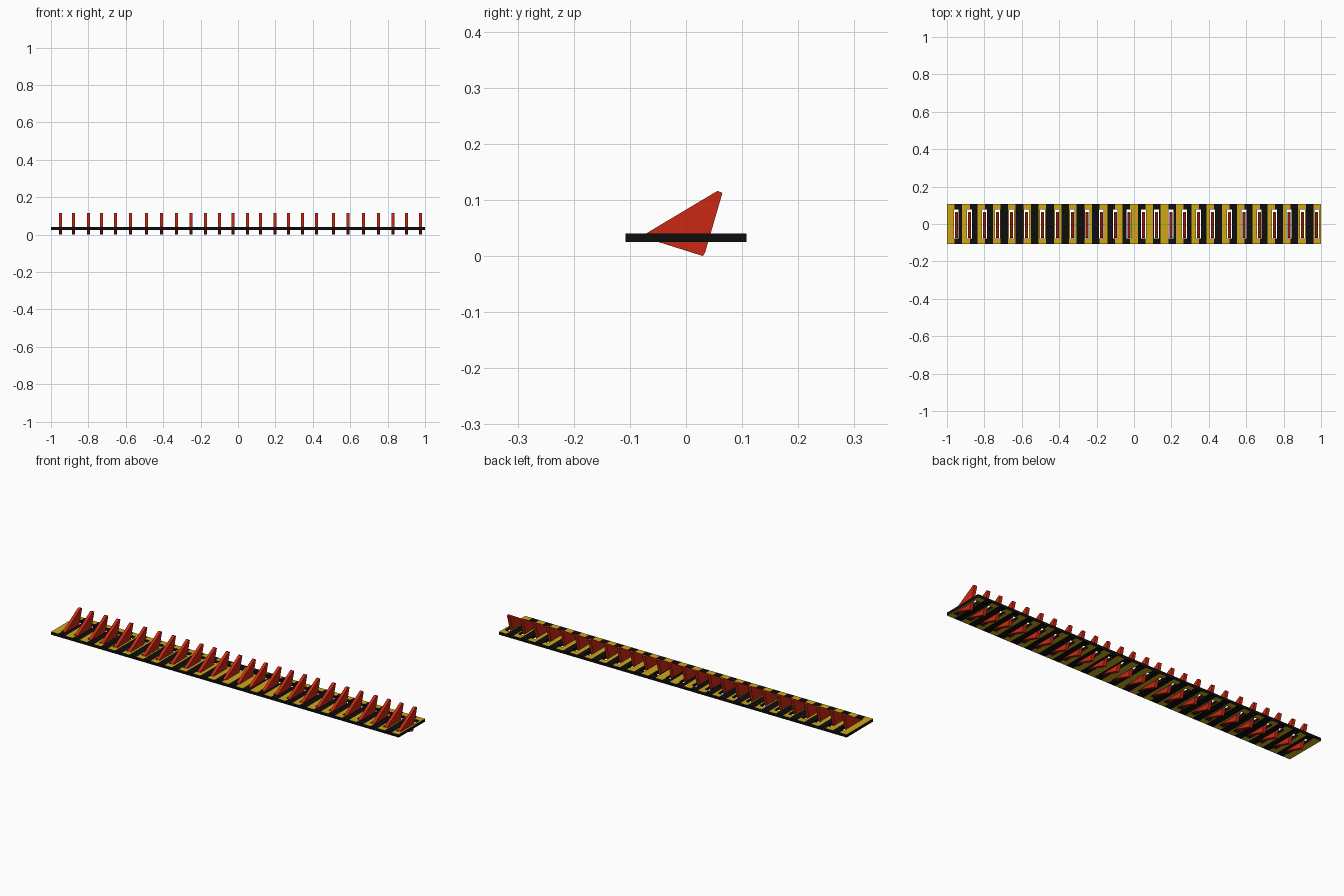
import bpy, bmesh

if "Cube" in bpy.data.objects:
    bpy.data.objects.remove(bpy.data.objects["Cube"])

def material(name, rgb):
    m = bpy.data.materials.new(name)
    m.diffuse_color = (*rgb, 1)
    m.use_nodes = True
    m.node_tree.nodes["Principled BSDF"].inputs["Base Color"].default_value = m.diffuse_color
    return m

black = material("black", (0.004, 0.004, 0.004))
yellow = material("hazard yellow", (0.62, 0.39, 0.01))
red = material("spike red", (0.60, 0.021, 0.006))

# Slightly uneven tooth positions along the strip
TEETH = [-0.95, -0.88, -0.80, -0.73, -0.655, -0.575, -0.49, -0.41, -0.33,
         -0.25, -0.175, -0.10, -0.028, 0.05, 0.12, 0.198, 0.27, 0.345, 0.42,
         0.51, 0.588, 0.67, 0.752, 0.828, 0.90, 0.977]
SLOT, STRIPES = 0.013, 49
Z0, Z1 = 0.025, 0.04

def make_object(name, bm, mats):
    bmesh.ops.recalc_face_normals(bm, faces=bm.faces)
    me = bpy.data.meshes.new(name)
    bm.to_mesh(me)
    bm.free()
    for m in mats:
        me.materials.append(m)
    ob = bpy.data.objects.new(name, me)
    bpy.context.collection.objects.link(ob)
    return ob

# Striped base plate with a slot for every tooth
xs = {round(-1 + 2 * i / STRIPES, 4) for i in range(STRIPES + 1)}
for t in TEETH:
    xs |= {round(t - SLOT, 4), round(t + SLOT, 4)}
xs = sorted(xs)
ys = [-0.108, -0.077, 0.077, 0.108]
bm = bmesh.new()
grid = [[bm.verts.new((x, y, Z0)) for y in ys] for x in xs]
for i in range(len(xs) - 1):
    mid = (xs[i] + xs[i + 1]) / 2
    for j in range(3):
        if j == 1 and any(abs(mid - t) < SLOT for t in TEETH):
            continue
        bm.faces.new((grid[i][j], grid[i + 1][j], grid[i + 1][j + 1], grid[i][j + 1]))
ext = bmesh.ops.extrude_face_region(bm, geom=bm.faces[:], use_keep_orig=True)
bmesh.ops.translate(bm, vec=(0, 0, Z1 - Z0),
                    verts=[g for g in ext["geom"] if isinstance(g, bmesh.types.BMVert)])
bm.normal_update()
# Stripes on top and underside, black edges
for f in bm.faces:
    stripe = int((f.calc_center_median().x + 1) / 2 * STRIPES)
    f.material_index = 1 if abs(f.normal.z) > 0.5 and stripe % 2 == 0 else 0
make_object("base_plate", bm, [black, yellow])

# Backward-leaning spikes
PROFILE = [(-0.075, 0.033), (0.03, 0.0), (0.034, 0.006), (0.065, 0.1125),
           (0.056, 0.116), (-0.073, 0.039)]
W = 0.008
for n, t in enumerate(TEETH):
    bm = bmesh.new()
    a = [bm.verts.new((t - W, y, z)) for y, z in PROFILE]
    b = [bm.verts.new((t + W, y, z)) for y, z in PROFILE]
    bm.faces.new(a)
    bm.faces.new(b)
    for i in range(len(a)):
        k = (i + 1) % len(a)
        bm.faces.new((a[i], a[k], b[k], b[i]))
    make_object(f"spike_{n + 1}", bm, [red])
